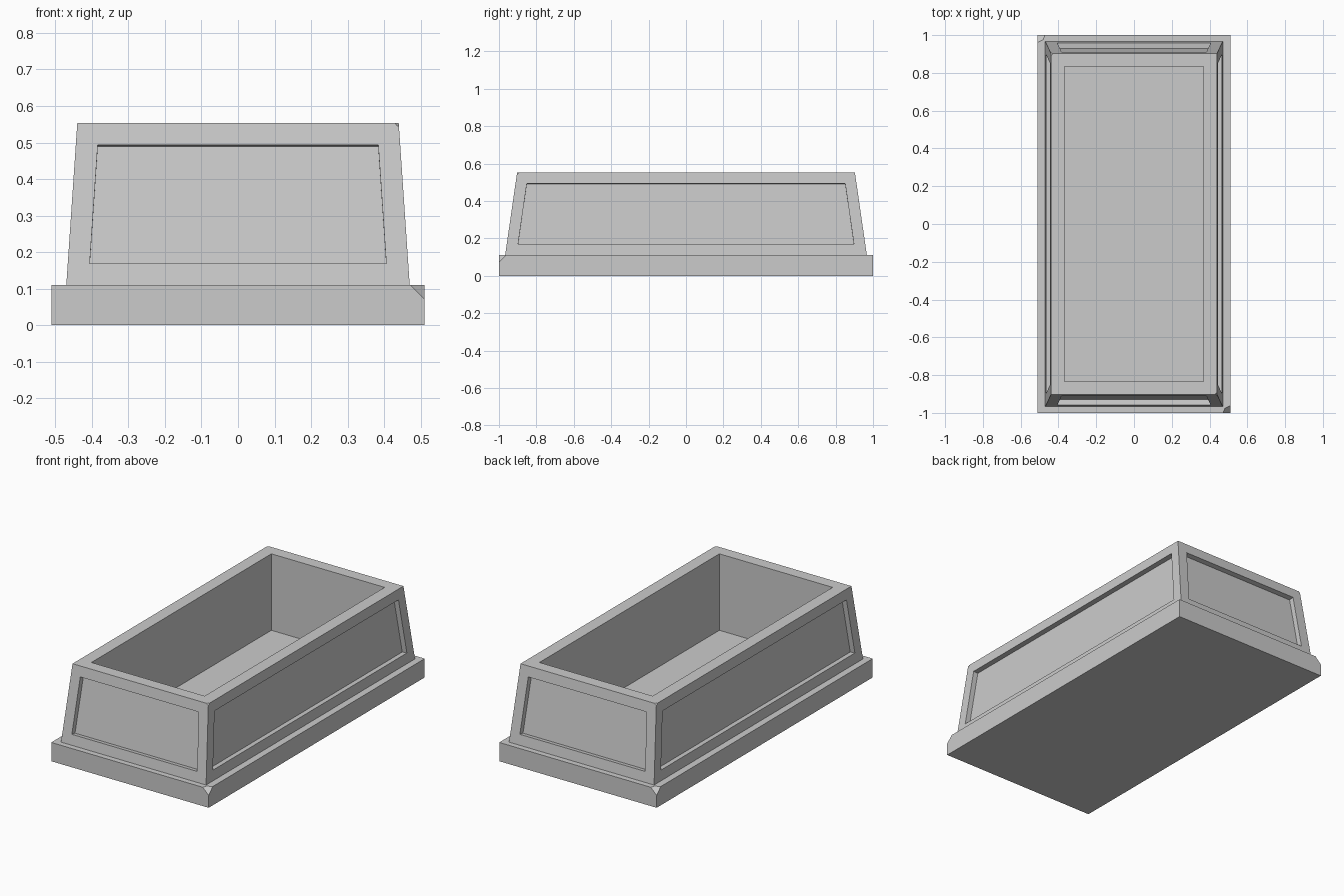
import bpy
import bmesh

cube = bpy.data.objects.get("Cube")
if cube:
    bpy.data.objects.remove(cube, do_unlink=True)

# Single stone colour
stone = bpy.data.materials.new("grey stone")
stone.use_nodes = True
grey = (0.6, 0.6, 0.6, 1)
stone.diffuse_color = grey
stone.node_tree.nodes["Principled BSDF"].inputs["Base Color"].default_value = grey

bm = bmesh.new()


def ring(half_x, half_y, z):
    signs = ((-1, -1), (1, -1), (1, 1), (-1, 1))
    return [bm.verts.new((sx * half_x, sy * half_y, z)) for sx, sy in signs]


def bridge(a, b):
    return [bm.faces.new((a[i], a[(i + 1) % 4], b[(i + 1) % 4], b[i])) for i in range(4)]


# Plinth, tapered outer wall, rim and straight inner wall
foot = ring(0.51, 1.0, 0)
ledge = ring(0.51, 1.0, 0.11)
wall_foot = ring(0.47, 0.967, 0.11)
wall_top = ring(0.44, 0.903, 0.553)
inner_top = ring(0.367, 0.833, 0.553)
floor = ring(0.367, 0.833, 0.105)

bridge(foot, ledge)
bridge(ledge, wall_foot)
walls = bridge(wall_foot, wall_top)
bridge(wall_top, inner_top)
bridge(inner_top, floor)
bm.faces.new(foot[::-1])
bm.faces.new(floor)
bm.normal_update()

# Sunken panel in every outer wall
bmesh.ops.inset_individual(bm, faces=walls, thickness=0.06, use_even_offset=True)
bm.normal_update()
bmesh.ops.inset_individual(bm, faces=walls, thickness=0, depth=-0.03)

# Chipped corners, on two opposite corners of the plinth and the rim
for corners, size in ((ledge, 0.038), (wall_top, 0.009)):
    bmesh.ops.bevel(bm, geom=[corners[1], corners[3]], offset=size,
                    offset_type='OFFSET', segments=1, affect='VERTICES')

bmesh.ops.recalc_face_normals(bm, faces=bm.faces[:])
mesh = bpy.data.meshes.new("stone_trough")
bm.to_mesh(mesh)
bm.free()
mesh.materials.append(stone)
trough = bpy.data.objects.new("stone_trough", mesh)
bpy.context.collection.objects.link(trough)
